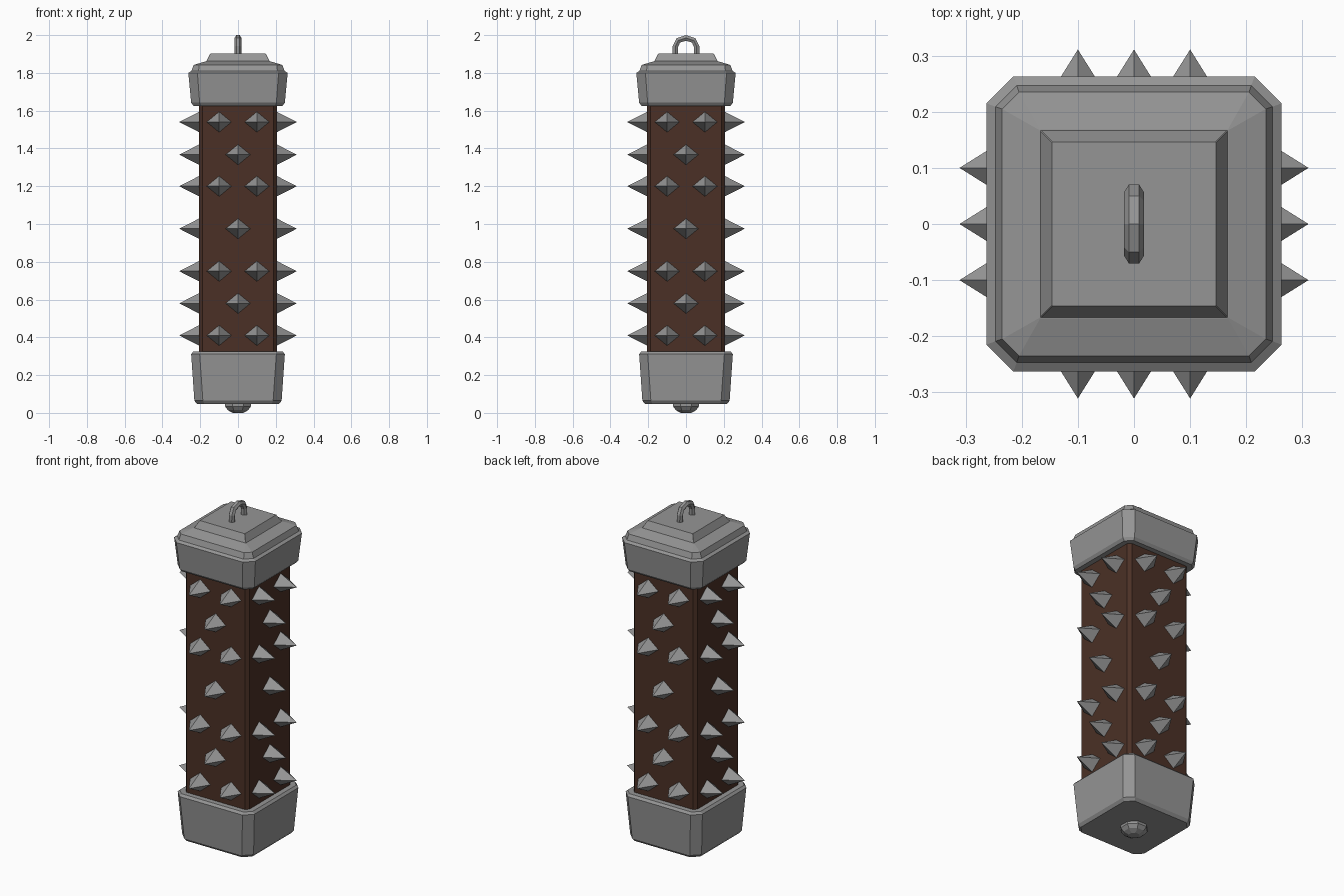
import bpy, bmesh, math
from mathutils import Matrix, Vector

if "Cube" in bpy.data.objects:
    bpy.data.objects.remove(bpy.data.objects["Cube"])


def material(name, rgb):
    m = bpy.data.materials.new(name)
    m.diffuse_color = (*rgb, 1)
    m.use_nodes = True
    m.node_tree.nodes["Principled BSDF"].inputs["Base Color"].default_value = m.diffuse_color
    return m


STEEL = material("grey steel", (0.30, 0.30, 0.30))
WOOD = material("dark brown wood", (0.070, 0.030, 0.019))


def finish(name, bm, mat):
    bmesh.ops.recalc_face_normals(bm, faces=bm.faces)
    me = bpy.data.meshes.new(name)
    bm.to_mesh(me)
    bm.free()
    me.materials.append(mat)
    ob = bpy.data.objects.new(name, me)
    bpy.context.collection.objects.link(ob)
    return ob


def loft(name, rings, mat):
    """Skin a closed solid through rings of points."""
    bm = bmesh.new()
    vs = [[bm.verts.new(p) for p in r] for r in rings]
    n = len(vs[0])
    for a, b in zip(vs, vs[1:]):
        for i in range(n):
            j = (i + 1) % n
            bm.faces.new((a[i], a[j], b[j], b[i]))
    bm.faces.new(vs[0])
    bm.faces.new(vs[-1])
    return finish(name, bm, mat)


def square(h, c, z):
    """Square ring with half width h and corner chamfer c."""
    pts = []
    for k in range(4):
        rot = Matrix.Rotation(k * math.pi / 2, 3, 'Z')
        pts += [rot @ Vector((h, -h + c, z)), rot @ Vector((h, h - c, z))]
    return pts


def block(name, profile, mat):
    return loft(name, [square(*p) for p in profile], mat)


# wooden post
block("post", [(0.206, 0.018, 0.25), (0.206, 0.018, 1.70)], WOOD)

# bottom cap, flaring upwards
block("bottom_cap", [(0.218, 0.04, 0.048), (0.231, 0.045, 0.065),
                     (0.248, 0.045, 0.312), (0.236, 0.035, 0.325)], STEEL)

# top cap with stepped, sloping roof
block("top_cap", [(0.236, 0.035, 1.626), (0.248, 0.045, 1.642),
                  (0.263, 0.048, 1.80), (0.247, 0.038, 1.81),
                  (0.235, 0.03, 1.842), (0.168, 0.001, 1.862)], STEEL)

# raised plate under the loop
block("top_plate", [(0.168, 0.001, 1.86), (0.146, 0.001, 1.903)], STEEL)

# dome stud below
loft("bottom_stud", [[(r * math.cos(a * math.pi / 4 + math.pi / 8),
                       r * math.sin(a * math.pi / 4 + math.pi / 8), z)
                      for a in range(8)]
                     for r, z in ((0.074, 0.06), (0.074, 0.034),
                                  (0.058, 0.014), (0.03, 0.0))], STEEL)

# hanging loop: six-sided section swept along an arch
half = [(0.056, 1.89), (0.056, 1.94), (0.041, 1.972)]
path = half + [(0, 1.985)] + [(-y, z) for y, z in reversed(half)]
rings = []
for i, (y, z) in enumerate(path):
    y0, z0 = path[max(i - 1, 0)]
    y1, z1 = path[min(i + 1, len(path) - 1)]
    t = Vector((0, y1 - y0, z1 - z0)).normalized()
    n = t.cross(Vector((1, 0, 0)))
    rings.append([Vector((0.018 * math.cos(k * math.pi / 3), y, z))
                  + n * 0.017 * math.sin(k * math.pi / 3) for k in range(6)])
loft("hanging_loop", rings, STEEL)

# diamond spikes, same pattern on each of the four sides
bm = bmesh.new()
spots = [(x, z) for z in (0.41, 0.75, 1.20, 1.54) for x in (-0.1, 0.1)]
spots += [(0, z) for z in (0.58, 0.975, 1.367)]
for side in range(4):
    rot = Matrix.Rotation(side * math.pi / 2, 3, 'Z')
    for x, z in spots:
        base = [bm.verts.new(rot @ Vector((x + dx, -0.204, z + dz)))
                for dx, dz in ((0.067, 0), (0, 0.055), (-0.067, 0), (0, -0.055))]
        tip = bm.verts.new(rot @ Vector((x, -0.311, z)))
        bm.faces.new(base)
        for i in range(4):
            bm.faces.new((base[i], base[(i + 1) % 4], tip))
finish("spikes", bm, STEEL)
